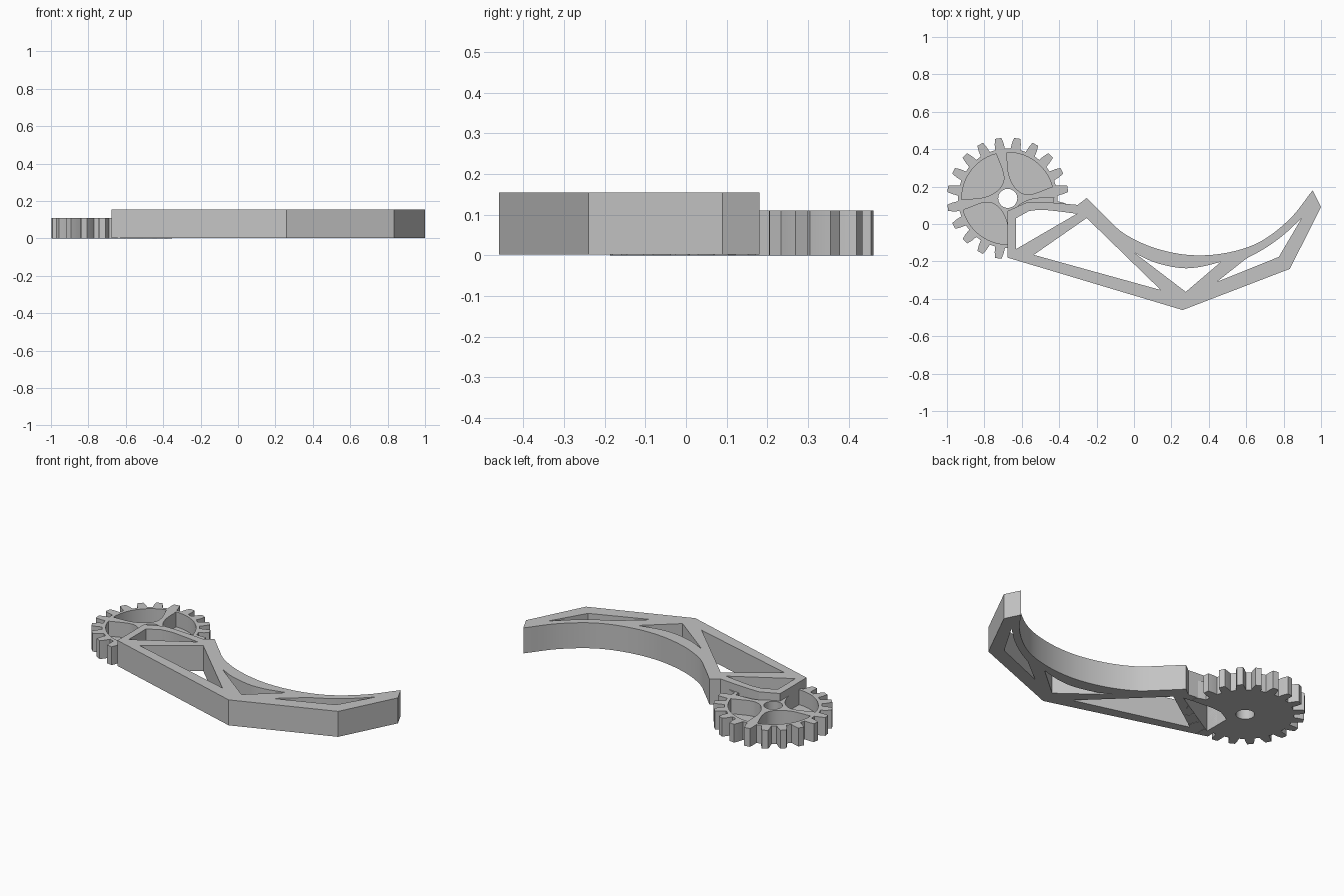
import bpy, bmesh, math
from mathutils import Vector

if "Cube" in bpy.data.objects:
    bpy.data.objects.remove(bpy.data.objects["Cube"])

grey = bpy.data.materials.new("plain grey")
grey.diffuse_color = (0.55, 0.55, 0.55, 1)
grey.use_nodes = True
grey.node_tree.nodes["Principled BSDF"].inputs["Base Color"].default_value = grey.diffuse_color
GX, GY = -0.675, 0.137          # gear centre
ARM_H, GEAR_H, FLOOR = 0.155, 0.11, 0.02


def smooth(pts, n=6):
    """Catmull-Rom curve through the points."""
    p = [Vector(q) for q in pts]
    p = [2 * p[0] - p[1]] + p + [2 * p[-1] - p[-2]]
    out = []
    for i in range(1, len(p) - 2):
        a, b, c, d = p[i - 1:i + 3]
        for k in range(n):
            t = k / n
            v = 0.5 * (2 * b + (c - a) * t + (2 * a - 5 * b + 4 * c - d) * t * t
                       + (3 * b - a - 3 * c + d) * t ** 3)
            out.append((v.x, v.y))
    return out + [tuple(pts[-1])]


def polar(r, deg):
    a = math.radians(deg)
    return (GX + r * math.cos(a), GY + r * math.sin(a))


def prisms(name, outlines, z0, z1):
    """One object made of straight prisms over the outlines."""
    bm = bmesh.new()
    for pts in outlines:
        lo = [bm.verts.new((x, y, z0)) for x, y in pts]
        hi = [bm.verts.new((x, y, z1)) for x, y in pts]
        bm.faces.new(lo)
        bm.faces.new(hi)
        for i in range(len(pts)):
            j = (i + 1) % len(pts)
            bm.faces.new((lo[i], lo[j], hi[j], hi[i]))
    bmesh.ops.recalc_face_normals(bm, faces=bm.faces)
    me = bpy.data.meshes.new(name)
    bm.to_mesh(me)
    bm.free()
    me.materials.append(grey)
    ob = bpy.data.objects.new(name, me)
    bpy.context.collection.objects.link(ob)
    return ob


def cut(ob, cutters):
    """Subtract the cutters, bake the result and drop them."""
    for c in cutters:
        m = ob.modifiers.new("cut", 'BOOLEAN')
        m.operation, m.solver, m.object = 'DIFFERENCE', 'EXACT', c
        c.hide_render = True
    dg = bpy.context.evaluated_depsgraph_get()
    me = bpy.data.meshes.new_from_object(ob.evaluated_get(dg))
    ob.modifiers.clear()
    ob.data = me
    for c in cutters:
        bpy.data.objects.remove(c)
    bpy.ops.object.select_all(action='DESELECT')
    ob.select_set(True)
    bpy.context.view_layer.objects.active = ob
    bpy.ops.object.shade_smooth_by_angle(angle=math.radians(25))


# Arm outline: straight underside, curved cradle, top bar beside the hub
cradle = smooth([(0.955, 0.18), (0.833, 0.027), (0.672, -0.096), (0.49, -0.155),
                 (0.298, -0.166), (0.11, -0.128), (-0.05, -0.053),
                 (-0.157, 0.043), (-0.253, 0.139)])
top_bar = smooth([(-0.301, 0.102), (-0.45, 0.115), (-0.568, 0.118)])
arm_outline = ([(-0.675, -0.18), (0.26, -0.46), (0.833, -0.24), (1.0, 0.09)]
               + cradle + top_bar + [(-0.675, 0.07)])

# Truss windows
mid_window = smooth([(0.004, -0.155), (0.11, -0.205), (0.245, -0.235),
                     (0.35, -0.23), (0.464, -0.203)]) + [(0.277, -0.363)]
end_window = smooth([(0.6, -0.185), (0.7, -0.13), (0.8, -0.058),
                     (0.897, 0.032)]) + [(0.774, -0.176), (0.442, -0.31)]
long_window = [(-0.536, -0.165), (-0.253, 0.032), (0.143, -0.353)]
hub_window = ([(-0.632, -0.135), (-0.632, 0.03)]
              + smooth([(-0.56, 0.07), (-0.477, 0.075), (-0.305, 0.055)]))

arm = prisms("truss_arm", [arm_outline], 0.002, ARM_H)
cut(arm, [prisms("arm_windows", [mid_window, end_window, long_window, hub_window], -0.1, 0.3)])

# Gear: 20 tapered teeth
teeth = []
for k in range(20):
    mid = 9 + 18 * k
    for r, a in ((0.266, -5.8), (0.297, -4.6), (0.325, -3.0),
                 (0.325, 3.0), (0.297, 4.6), (0.266, 5.8)):
        teeth.append(polar(r, mid + a))
gear = prisms("gear", [teeth], 0, GEAR_H)

# Four swirled pockets with a thin floor, and the bore
edge = smooth([(-0.005, 0.246), (0.005, 0.128), (0.048, 0.048),
               (0.118, 0.021), (0.238, 0.062)], 5)
a0 = math.degrees(math.atan2(0.062, 0.238))
a1 = math.degrees(math.atan2(0.246, -0.005))
rim = [(0.246 * math.cos(math.radians(a)), 0.246 * math.sin(math.radians(a)))
       for a in (a0 + (a1 - a0) * i / 14 for i in range(1, 14))]
pockets = []
for q in range(4):
    c, s = (1, 0, -1, 0)[q], (0, 1, 0, -1)[q]
    pockets.append([(GX + c * x - s * y, GY + s * x + c * y) for x, y in edge + rim])
bore = [polar(0.051, i * 10) for i in range(36)]
cut(gear, [prisms("gear_pockets", pockets, FLOOR, 0.3),
           prisms("gear_bore", [bore], -0.1, 0.3),
           prisms("gear_clearance", [hub_window, long_window], -0.1, 0.3)])
